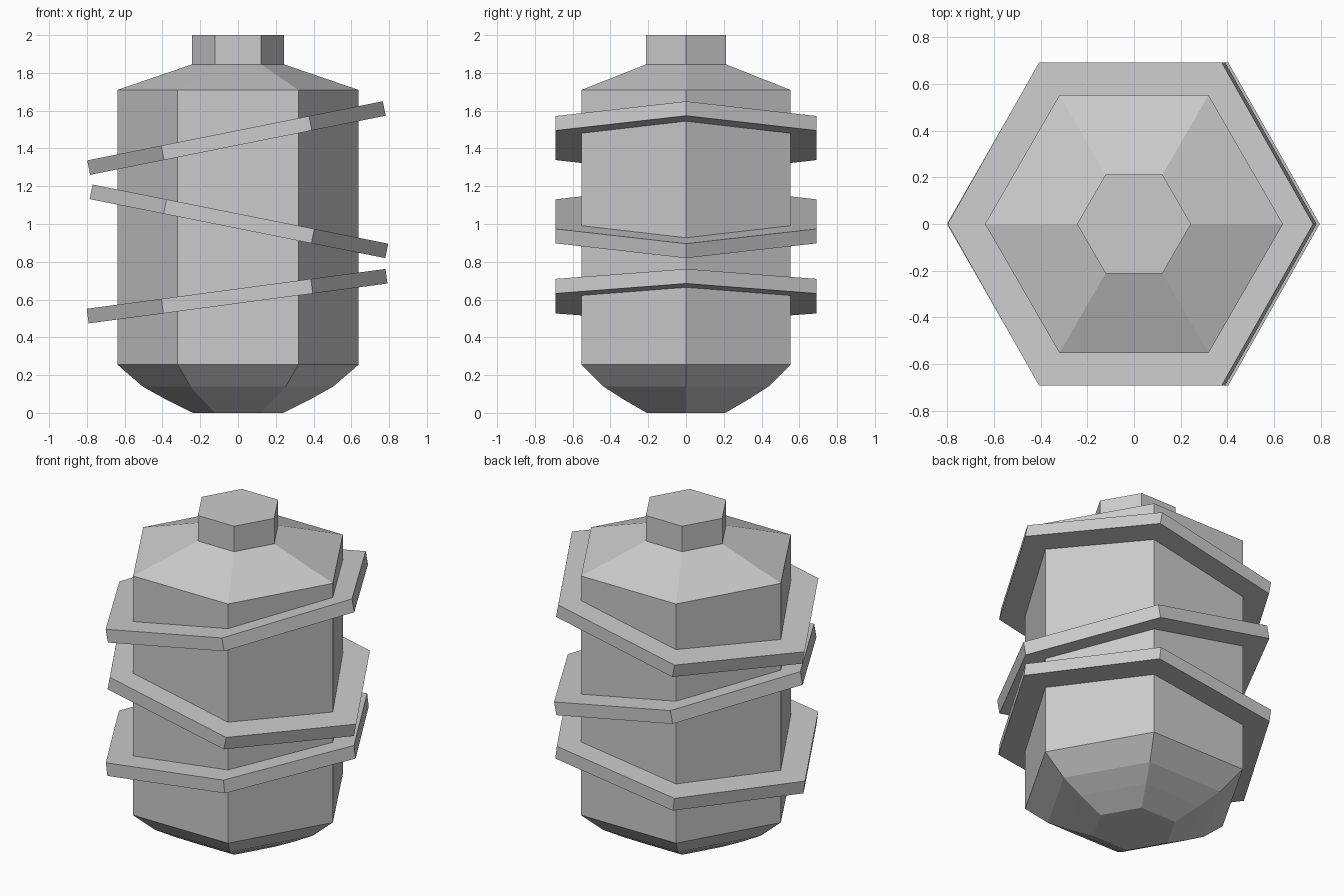
import bpy, bmesh
from math import cos, sin, pi, radians

if "Cube" in bpy.data.objects:
    bpy.data.objects.remove(bpy.data.objects["Cube"])

SIDES = 6


def hex_lathe(name, profile):
    """Six-sided closed solid from (radius, z) pairs, bottom to top."""
    bm = bmesh.new()
    rings = [[bm.verts.new((r * cos(2 * pi * i / SIDES), r * sin(2 * pi * i / SIDES), z))
              for i in range(SIDES)] for r, z in profile]
    for lo, hi in zip(rings, rings[1:]):
        for i in range(SIDES):
            j = (i + 1) % SIDES
            bm.faces.new((lo[i], lo[j], hi[j], hi[i]))
    bm.faces.new(rings[0][::-1])
    bm.faces.new(rings[-1])
    mesh = bpy.data.meshes.new(name)
    bm.to_mesh(mesh)
    bm.free()
    obj = bpy.data.objects.new(name, mesh)
    bpy.context.collection.objects.link(obj)
    return obj


# Bottle body: rounded base, straight wall, sloped shoulder, neck
hex_lathe("body", [(0.24, 0), (0.383, 0.072), (0.505, 0.14), (0.638, 0.255),
                   (0.638, 1.71), (0.244, 1.845), (0.244, 2.0)])

# Tilted hexagonal bands: name, centre x, centre z, tilt (right end up)
BANDS = [("lower_band", -0.005, 0.618, 7.6),
         ("middle_band", 0.005, 1.014, -11.3),
         ("upper_band", -0.008, 1.455, 11.3)]
for name, x, z, tilt in BANDS:
    band = hex_lathe(name, [(0.798, -0.039), (0.798, 0.039)])
    band.location = (x, 0, z)
    band.rotation_euler.y = -radians(tilt)
